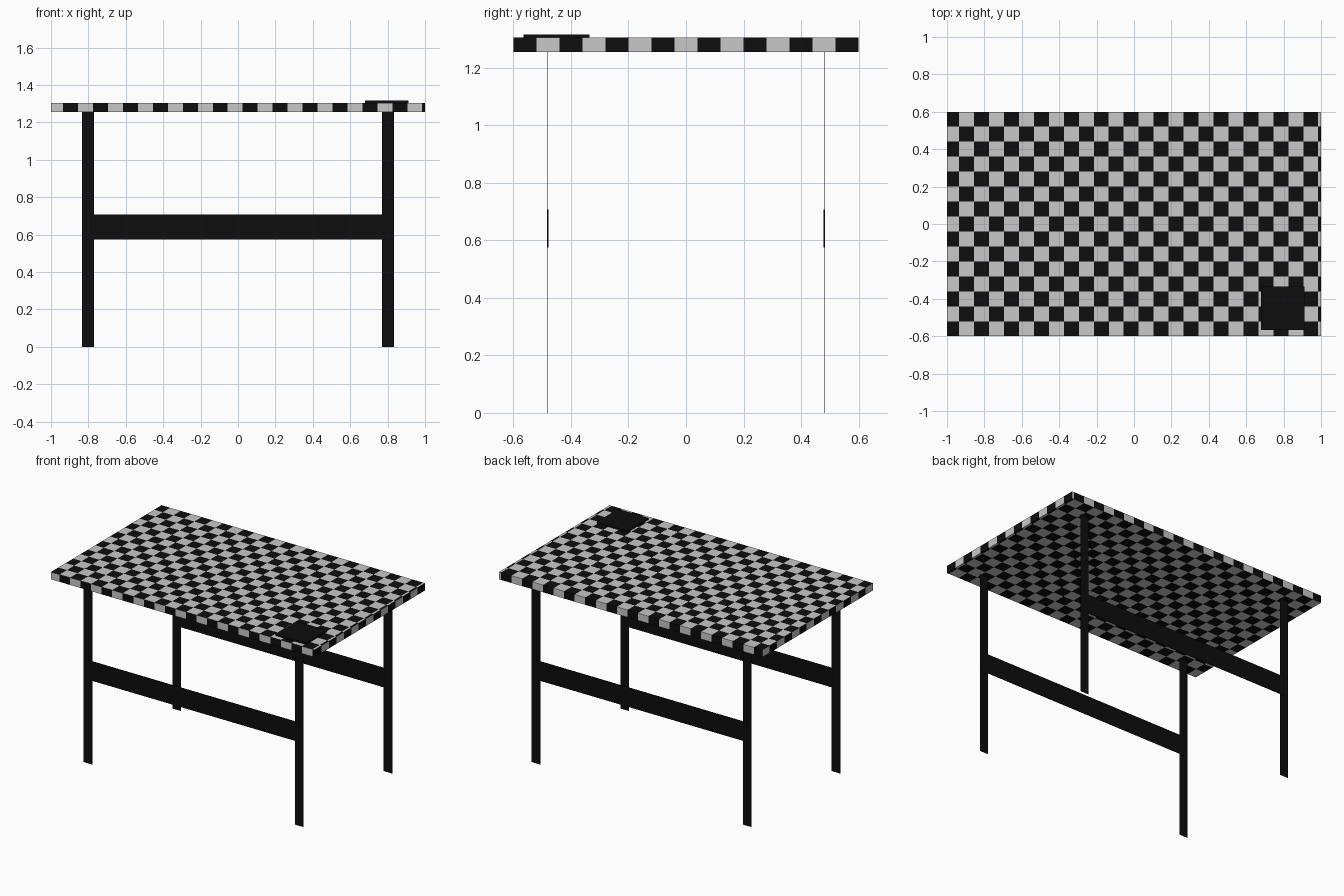
import bpy, bmesh, math
from mathutils import Vector

cube = bpy.data.objects.get("Cube")
if cube:
    bpy.data.objects.remove(cube, do_unlink=True)


def material(name, value):
    mat = bpy.data.materials.new(name)
    mat.use_nodes = True
    col = (value, value, value, 1)
    mat.diffuse_color = col
    bsdf = mat.node_tree.nodes["Principled BSDF"]
    bsdf.inputs["Base Color"].default_value = col
    bsdf.inputs["Roughness"].default_value = 0.8
    return mat


light = material("light_grey", 0.58)
black = material("black", 0.004)


def box_mesh(low, high):
    bm = bmesh.new()
    bmesh.ops.create_cube(bm, size=1)
    low, high = Vector(low), Vector(high)
    bmesh.ops.scale(bm, vec=high - low, verts=bm.verts)
    bmesh.ops.translate(bm, vec=(low + high) / 2, verts=bm.verts)
    return bm


def finish(bm, name, mats):
    mesh = bpy.data.meshes.new(name)
    bm.to_mesh(mesh)
    bm.free()
    for mat in mats:
        mesh.materials.append(mat)
    obj = bpy.data.objects.new(name, mesh)
    bpy.context.collection.objects.link(obj)
    return obj


# Table top, cut into square checks
CELL, X_START, Y_START = 0.08, -1.015, 0.5999
TOP = 1.305
bm = box_mesh((-1, -0.6, 1.255), (1, 0.6, TOP))


def cut(position, normal):
    geom = bm.verts[:] + bm.edges[:] + bm.faces[:]
    bmesh.ops.bisect_plane(bm, geom=geom, plane_co=position, plane_no=normal)


for i in range(1, 26):
    cut((X_START + CELL * i, 0, 0), (1, 0, 0))
for j in range(1, 15):
    cut((0, 0.6 - CELL * j, 0), (0, 1, 0))

# Checker rule: the upper face is the inverse of the sides and underside
bm.normal_update()
for face in bm.faces:
    c = face.calc_center_median()
    column = math.floor((c.x - X_START) / CELL)
    row = math.floor((Y_START - c.y) / CELL)
    odd = (column + row) % 2
    face.material_index = 1 - odd if face.normal.z > 0.5 else odd
finish(bm, "table_top", [light, black])

# Square pad on the front corner
finish(box_mesh((0.68, -0.566, TOP), (0.912, -0.335, 1.316)), "corner_pad", [black])

# Sheet-thin legs and the rail joining each pair
for end, y in (("front", -0.481), ("back", 0.481)):
    for side, x in (("right", -0.802), ("left", 0.802)):
        finish(box_mesh((x - 0.032, y - 0.001, 0), (x + 0.032, y + 0.001, 1.256)),
               f"{end}_{side}_leg", [black])
    finish(box_mesh((-0.832, y - 0.002, 0.575), (0.832, y + 0.002, 0.708)),
           f"{end}_rail", [black])
